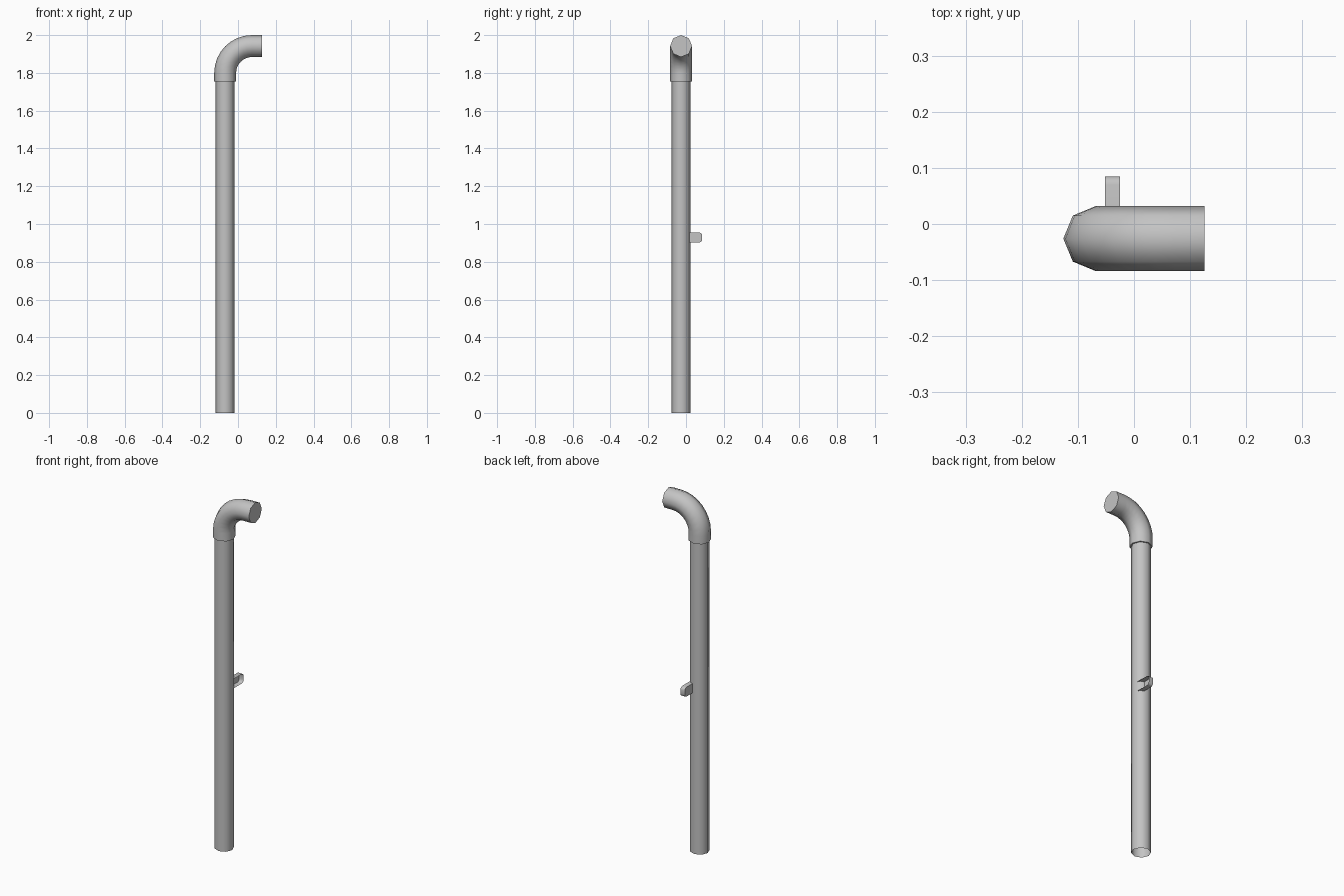
import bpy, bmesh
from math import pi, sin, cos, radians
from mathutils import Vector

cube = bpy.data.objects.get("Cube")
if cube:
    bpy.data.objects.remove(cube, do_unlink=True)

grey = bpy.data.materials.new("plain grey")
grey.use_nodes = True
colour = (0.55, 0.55, 0.55, 1)
grey.diffuse_color = colour
grey.node_tree.nodes["Principled BSDF"].inputs["Base Color"].default_value = colour

CX, CY = -0.068, -0.026
SIDES = 8


def finish(name, bm):
    mesh = bpy.data.meshes.new(name)
    bm.to_mesh(mesh)
    bm.free()
    mesh.materials.append(grey)
    obj = bpy.data.objects.new(name, mesh)
    bpy.context.collection.objects.link(obj)
    bpy.ops.object.select_all(action='DESELECT')
    obj.select_set(True)
    bpy.context.view_layer.objects.active = obj
    bpy.ops.object.shade_smooth_by_angle(angle=radians(50))
    return obj


def tube(name, stations, cap_end=False):
    """Sweep an octagon through (centre, tilt, radius) stations in the xz plane."""
    bm = bmesh.new()
    rings = []
    for centre, tilt, radius in stations:
        across = Vector((-cos(tilt), 0, sin(tilt)))
        side = Vector((0, -1, 0))
        rings.append([bm.verts.new(centre + radius * (across * cos(a) + side * sin(a)))
                      for a in (2 * pi * i / SIDES for i in range(SIDES))])
    for low, high in zip(rings, rings[1:]):
        for i in range(SIDES):
            j = (i + 1) % SIDES
            bm.faces.new((low[i], low[j], high[j], high[i]))
    if cap_end:
        bm.faces.new(rings[-1])
    return finish(name, bm)


# Straight pole, open at the foot
tube("pole", [(Vector((CX, CY, z)), 0, 0.05) for z in (0, 1.8)])

# Wider elbow with a lip around the pole and a closed mouth
R, BEND_Z, TUBE_R, STEPS = 0.142, 1.8, 0.058, 8
bottom = Vector((CX, CY, 1.755))
path = [(bottom, 0, 0.05), (bottom, 0, TUBE_R)]
for k in range(STEPS + 1):
    t = pi / 2 * k / STEPS
    path.append((Vector((CX + R - R * cos(t), CY, BEND_Z + R * sin(t))), t, TUBE_R))
path.append((Vector((0.126, CY, BEND_Z + R)), pi / 2, TUBE_R))
tube("elbow", path, cap_end=True)

# Small hollow tab on the back, rounded at its outer end
bm = bmesh.new()
Y_IN, Y_OUT, Z_LOW, Z_TOP, ROUND = -0.01, 0.085, 0.902, 0.955, 0.015
outline = [(Y_IN, Z_LOW)]
for z, start in ((Z_LOW + ROUND, -pi / 2), (Z_TOP - ROUND, 0)):
    for k in range(4):
        a = start + pi / 2 * k / 3
        outline.append((Y_OUT - ROUND + ROUND * cos(a), z + ROUND * sin(a)))
outline.append((Y_IN, Z_TOP))
back, front = [[bm.verts.new((x, y, z)) for y, z in outline] for x in (-0.052, -0.025)]
bm.faces.new(back[::-1])
for i in range(len(outline) - 1):
    bm.faces.new((back[i], back[i + 1], front[i + 1], front[i]))
finish("tab", bm)
